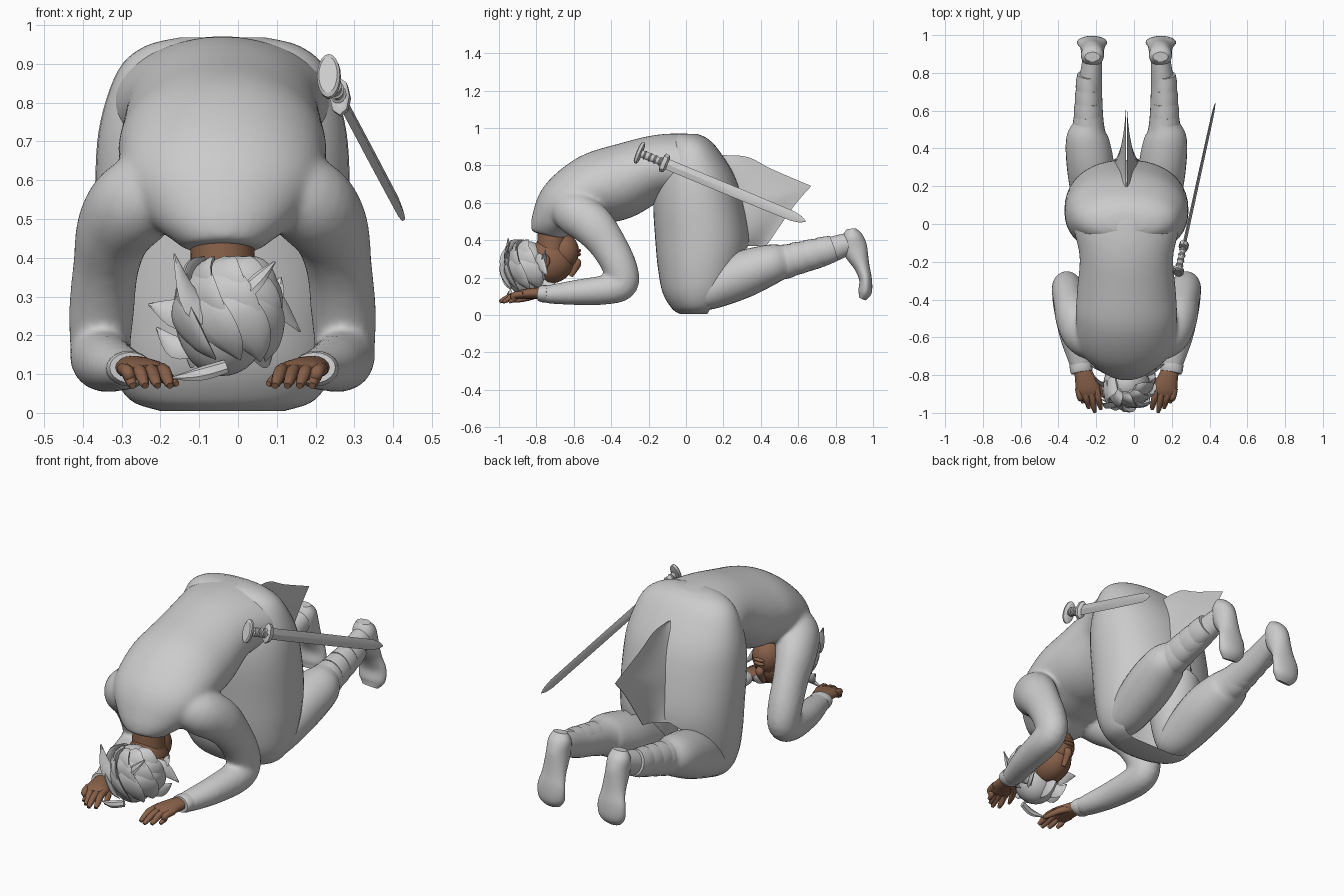
import bpy, bmesh, math, random
from mathutils import Vector

random.seed(4)
cube = bpy.data.objects.get("Cube")
if cube:
    bpy.data.objects.remove(cube, do_unlink=True)
CX = -0.04  # body centre line


def material(name, rgb):
    m = bpy.data.materials.new(name)
    m.use_nodes = True
    m.diffuse_color = (*rgb, 1)
    m.node_tree.nodes["Principled BSDF"].inputs["Base Color"].default_value = (*rgb, 1)
    return m


GREY = material("light grey", (0.6, 0.6, 0.6))
SKIN = material("brown skin", (0.25, 0.12, 0.068))


def finish(name, bm, mat, angle=50):
    bmesh.ops.recalc_face_normals(bm, faces=bm.faces)
    me = bpy.data.meshes.new(name)
    bm.to_mesh(me)
    bm.free()
    me.materials.append(mat)
    ob = bpy.data.objects.new(name, me)
    bpy.context.collection.objects.link(ob)
    bpy.ops.object.select_all(action='DESELECT')
    ob.select_set(True)
    bpy.context.view_layer.objects.active = ob
    bpy.ops.object.shade_smooth_by_angle(angle=math.radians(angle))
    return ob


def spline(pts, steps):
    """Catmull-Rom through rows of any length."""
    out = []
    for i in range(len(pts) - 1):
        rows = pts[max(i - 1, 0)], pts[i], pts[i + 1], pts[min(i + 2, len(pts) - 1)]
        for k in range(steps):
            t = k / steps
            out.append([0.5 * (2 * b + (c - a) * t + (2 * a - 5 * b + 4 * c - d) * t * t
                               + (3 * b - a - 3 * c + d) * t ** 3) for a, b, c, d in zip(*rows)])
    return out + [list(pts[-1])]


def tube(name, pts, mat=GREY, ref=(1, 0, 0), sides=28, steps=5, level=False, angle=50, power=1):
    """Loft of ellipses; each row is x, y, z, side radius, depth radius."""
    rows = spline(pts, steps)
    pos = [Vector(r[:3]) for r in rows]
    bm, rings = bmesh.new(), []
    for i, r in enumerate(rows):
        t = (pos[min(i + 1, len(pos) - 1)] - pos[max(i - 1, 0)]).normalized()
        if level:
            t = Vector((0, 0, 1))
        u = Vector(ref)
        u = (u - t * u.dot(t)).normalized()
        v = t.cross(u)
        ring = []
        for k in range(sides):
            c, s = math.cos(math.tau * k / sides), math.sin(math.tau * k / sides)
            c, s = (math.copysign(abs(w) ** power, w) for w in (c, s))
            ring.append(bm.verts.new(pos[i] + u * c * max(r[3], .001) + v * s * max(r[4], .001)))
        rings.append(ring)
    for p, q in zip(rings, rings[1:]):
        for k in range(sides):
            n = (k + 1) % sides
            bm.faces.new((p[k], p[n], q[n], q[k]))
    bm.faces.new(rings[0])
    bm.faces.new(rings[-1])
    return finish(name, bm, mat, angle)


def mid(rows):
    return [(CX, *r) for r in rows]


def side(s, rows):
    return [(CX + s * r[0], *r[1:]) for r in rows]


def ball(name, centre, radii, mat):
    bm = bmesh.new()
    bmesh.ops.create_uvsphere(bm, u_segments=28, v_segments=18, radius=1)
    for v in bm.verts:
        v.co = Vector(c + r * w for c, r, w in zip(centre, radii, v.co))
    return finish(name, bm, mat)


# Shirt: bent torso and two sleeves, fused and softened
sleeves = [tube("sleeve", side(s, [(.13, -.64, .59, .09, .1), (.22, -.59, .545, .11, .118),
           (.275, -.5, .48, .1, .115), (.3, -.42, .38, .085, .1), (.312, -.355, .26, .084, .092),
           (.315, -.34, .17, .078, .086), (.31, -.42, .137, .08, .08), (.285, -.58, .122, .072, .068),
           (.25, -.71, .112, .062, .053), (.24, -.76, .112, .055, .045)])) for s in (1, -1)]
shirt = tube("shirt", mid([(-.735, .425, .1, .09), (-.715, .49, .175, .118), (-.64, .59, .25, .158),
             (-.5, .67, .268, .19), (-.36, .71, .262, .2), (-.18, .782, .248, .176),
             (-.05, .795, .275, .176), (.03, .78, .29, .176), (.085, .71, .27, .13)]), sides=40)
for ob in sleeves:
    ob.select_set(True)
bpy.ops.object.join()
fuse = shirt.modifiers.new("fuse", 'REMESH')
fuse.mode, fuse.voxel_size, fuse.use_smooth_shade = 'VOXEL', .011, True
soften = shirt.modifiers.new("soften", 'SMOOTH')
soften.factor, soften.iterations = .5, 10

# Skirt, open below along a hem that rises to the back
skirt = tube("skirt", mid([(.01, .968, .11, .05), (.018, .945, .2, .095), (.03, .885, .268, .143),
             (.05, .75, .315, .207), (.065, .6, .328, .24), (.088, .4, .325, .252),
             (.085, .25, .315, .235), (.075, .12, .29, .2), (.065, .035, .24, .14),
             (.06, .005, .16, .09)]), level=True, sides=44, power=.92)
bm = bmesh.new()
bm.from_mesh(skirt.data)
hem, out = Vector((0, .335, .375)), Vector((0, .375, -.225))
bmesh.ops.bisect_plane(bm, geom=bm.verts[:] + bm.edges[:] + bm.faces[:], plane_co=hem,
                       plane_no=out, clear_outer=True)
bm.to_mesh(skirt.data)
bm.free()

# Pointed fold of cloth at the back
bm = bmesh.new()
ridge = spline([(.2, .855), (.33, .845), (.46, .78), (.67, .69)], 4)
ridge += spline([(.67, .69), (.575, .58), (.43, .37)], 4)[1:]
for s in (1, -1):
    grid = []
    for i, (y, z) in enumerate(ridge):
        f = i / (len(ridge) - 1)
        spread = .02 + .06 * f
        base = Vector((0, .17 + .16 * f ** .6, .85 - .48 * f))
        row = []
        for k in range(7):
            w = k / 6
            q = base.lerp(Vector((0, y, z)), w)
            q.x = CX + s * (spread * (1 - w) ** 2 + .002)
            row.append(bm.verts.new(q))
        grid.append(row)
    for p, q in zip(grid, grid[1:]):
        for k in range(6):
            bm.faces.new((p[k], p[k + 1], q[k + 1], q[k]))
finish("back_cloth_fold", bm, GREY)

# Head hanging upside down, facing back
tube("neck", mid([(-.715, .48, .08, .075), (-.715, .4, .083, .08), (-.72, .32, .085, .08)]), SKIN)
ball("head", (CX, -.735, .285), (.102, .135, .118), SKIN)
ball("jaw", (CX, -.655, .34), (.08, .083, .095), SKIN)
tube("nose", mid([(-.62, .21, .01, .015), (-.595, .25, .015, .02), (-.58, .28, .022, .02),
                  (-.6, .3, .015, .012)]), SKIN, sides=12)
for z in (.325, .345):
    ball("lip", (CX, -.575, z), (.032, .014, .01), SKIN)
ball("hair_cap", (CX, -.845, .245), (.122, .12, .15), GREY)

# Broad layered locks swirling over the back of the head
for row in range(3):
    for i in range(5):
        phi = math.radians(175 + i * 35 + row * 14)
        pts = []
        for k in range(6):
            th = .42 + .42 * row + k * .2
            a = phi + k * .2
            g = 1.03 + .02 * row + (.04 + .08 * random.random()) * (k / 5) ** 2
            pts.append((CX + .122 * g * math.sin(th) * math.cos(a),
                        -.845 + .112 * g * math.sin(th) * math.sin(a),
                        max(.245 + .15 * g * math.cos(th), .075),
                        (.04, .058, .06, .05, .03, .002)[k], (.008, .014, .015, .013, .009, .002)[k]))
        out = (-math.sin(phi), math.cos(phi), .3)
        tube("hair_lock", pts, ref=out, sides=10, steps=4, angle=35)

# Loose spiky strands: start, middle, tip and width
for a, b, c, w in [((-.03, -.93, .25), (-.115, -.96, .28), (-.165, -.95, .41), .035),
                   ((-.02, -.93, .26), (.04, -.96, .33), (.095, -.94, .39), .022),
                   ((.05, -.8, .3), (.1, -.78, .28), (.16, -.74, .21), .035),
                   ((.05, -.75, .24), (.09, -.76, .3), (.11, -.75, .35), .03),
                   ((-.12, -.8, .24), (-.17, -.77, .26), (-.23, -.75, .28), .035),
                   ((-.11, -.85, .18), (-.16, -.85, .17), (-.21, -.82, .22), .03),
                   ((-.03, -.94, .12), (-.1, -.95, .1), (-.17, -.93, .09), .018),
                   ((.04, -.8, .17), (.07, -.75, .15), (.09, -.7, .17), .035),
                   ((-.1, -.8, .17), (-.12, -.75, .15), (-.13, -.7, .17), .035),
                   ((-.04, -.82, .16), (-.04, -.75, .145), (-.05, -.69, .155), .05)]:
    tube("hair_strand", [(*a, w, .01), (*b, w, .01), (*c, .003, .003)], ref=(0, .3, 1),
         sides=6, angle=35)

for s, label in ((1, "left_"), (-1, "right_")):
    # Cuff, then hand with fingers and thumb
    tube(label + "cuff", side(s, [(.247, -.735, .114, .056, .045), (.24, -.765, .114, .06, .046),
         (.236, -.785, .116, .056, .04)]), sides=20, steps=2)
    tube(label + "palm", side(s, [(.245, -.74, .115, .04, .03), (.225, -.8, .117, .05, .03),
         (.205, -.87, .112, .064, .026), (.195, -.905, .104, .058, .02)]), SKIN, sides=16)
    for i in range(4):
        x, reach = .245 - .032 * i, (-.95, -.98, -1.0, -.985)[i]
        tube(label + "finger", side(s, [(x + .01, -.87, .112, .018, .018), (x, -.92, .106, .017, .017),
             (x - .008, reach + .03, .085, .015, .015), (x - .014, reach + .004, .07, .009, .009)]),
             SKIN, sides=10)
    tube(label + "thumb", side(s, [(.2, -.8, .11, .02, .018), (.155, -.84, .095, .018, .016),
         (.13, -.89, .082, .014, .013), (.118, -.92, .075, .007, .007)]), SKIN, ref=(0, 0, 1), sides=10)
    ball(label + "ear", (CX + s * .11, -.755, .29), (.014, .028, .036), SKIN)
    # Thigh under the skirt, then lower leg
    tube(label + "thigh", side(s, [(.14, .05, .72, .13, .13), (.16, .08, .45, .135, .15),
         (.17, .07, .22, .115, .125), (.175, .055, .1, .085, .085), (.175, .05, .05, .04, .04)]))
    tube(label + "leg", side(s, [(.17, .0, .08, .05, .04), (.175, .05, .1, .09, .08),
         (.18, .14, .14, .11, .108), (.19, .3, .215, .125, .125), (.207, .45, .27, .113, .108),
         (.2, .54, .29, .08, .088), (.195, .7, .325, .066, .075), (.185, .82, .365, .056, .064),
         (.18, .89, .39, .05, .055)]))
    # Wrapped bands on the shin
    for i in range(4):
        y, z, r = .5 + .07 * i, .28 + .019 * i, .08 - .005 * i
        tube(label + "shin_wrap", side(s, [(.203, y, z, r, r + .012),
             (.203, y + .04, z + .008, r, r + .011), (.201, y + .08, z + .021, r - .006, r + .004)]),
             steps=2, angle=35)
    # Boot with the sole turned back
    tube(label + "boot", side(s, [(.18, .885, .462, .04, .025), (.18, .89, .42, .06, .055),
         (.18, .905, .35, .06, .066), (.18, .94, .26, .066, .042), (.182, .96, .19, .08, .034),
         (.182, .957, .125, .075, .036), (.18, .942, .088, .045, .02)]))

# Sword hanging at the left hip
pommel, tip = Vector((.232, -.26, .872)), Vector((.43, .64, .5))


def sword_part(name, rows, sides, steps=1):
    tube(name, [(*pommel.lerp(tip, t), a, b) for t, a, b in rows], sides=sides, steps=steps, angle=30)


sword_part("sword_pommel", [(0, .024, .05), (.006, .03, .06), (.02, .03, .06), (.025, .02, .045)], 20)
sword_part("sword_grip", [(.02, .013, .017), (.05, .017, .022), (.15, .014, .018)], 14, 4)
for t in (.04, .07, .1, .13):
    sword_part("grip_ring", [(t, .016, .02), (t + .006, .021, .025), (t + .012, .016, .02)], 14)
sword_part("sword_guard", [(.145, .02, .04), (.15, .026, .052), (.172, .026, .048), (.18, .016, .03)], 8)
sword_part("sword_blade", [(.17, .009, .029), (.6, .008, .029), (.92, .007, .027),
                           (.97, .005, .018), (1, .001, .002)], 4)
